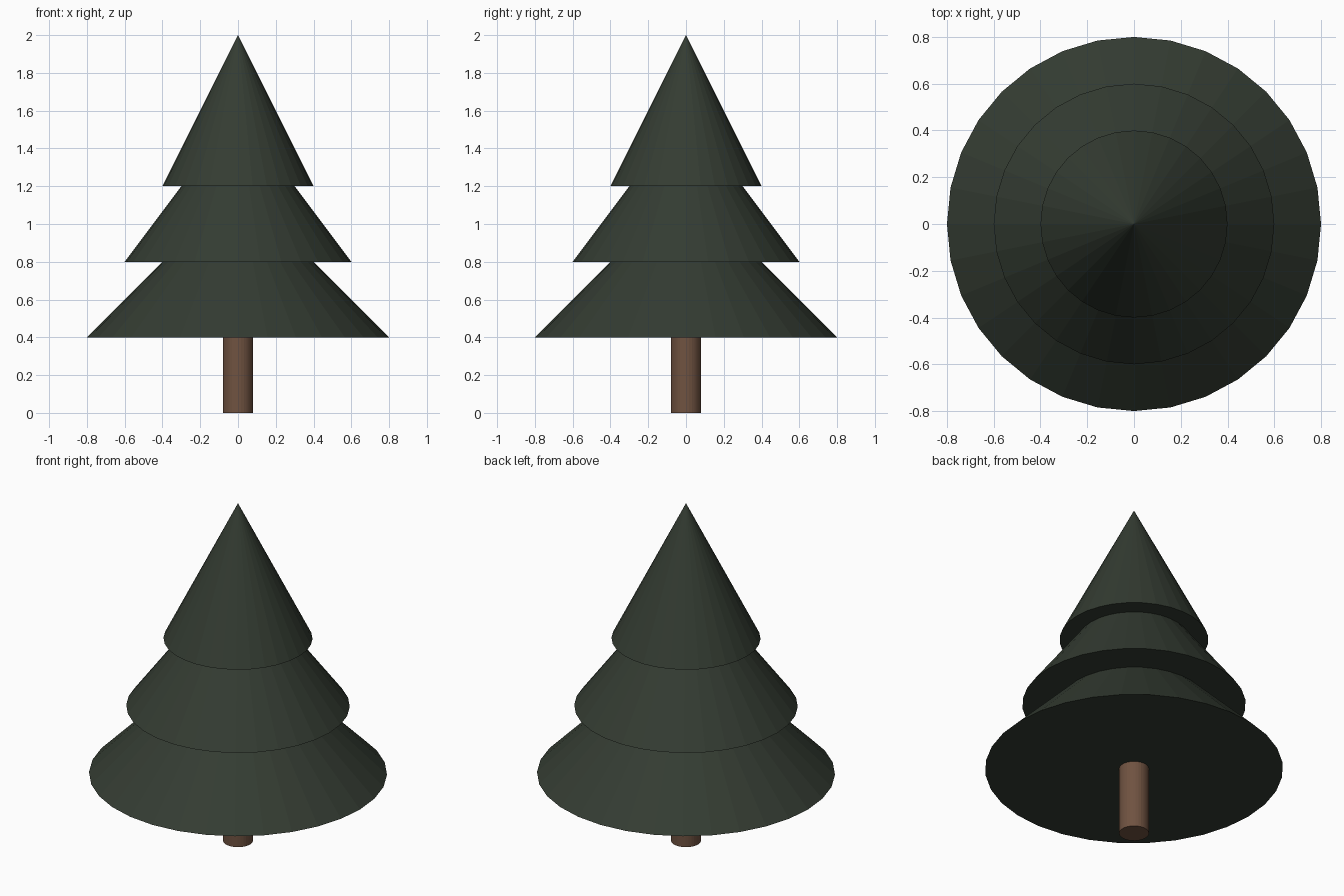
import bpy

cube = bpy.data.objects.get("Cube")
if cube:
    bpy.data.objects.remove(cube, do_unlink=True)


def make_material(name, colour):
    mat = bpy.data.materials.new(name)
    mat.use_nodes = True
    mat.diffuse_color = colour
    mat.node_tree.nodes["Principled BSDF"].inputs["Base Color"].default_value = colour
    return mat


def add_part(name, mat, bottom, top, base_radius, top_radius):
    bpy.ops.mesh.primitive_cone_add(
        vertices=32, radius1=base_radius, radius2=top_radius,
        depth=top - bottom, location=(0, 0, (bottom + top) / 2))
    part = bpy.context.object
    part.name = name
    part.data.materials.append(mat)
    return part


needle_green = make_material("dark needle green", (0.034, 0.045, 0.032, 1))
bark_brown = make_material("bark brown", (0.16, 0.085, 0.052, 1))

# Trunk
add_part("trunk", bark_brown, 0, 0.42, 0.08, 0.08)

# Three overlapping tiers of foliage, each a cone with the same height
tiers = [("lower_foliage", 0.4, 0.8), ("middle_foliage", 0.8, 0.6), ("upper_foliage", 1.2, 0.4)]
for name, base, radius in tiers:
    add_part(name, needle_green, base, base + 0.8, radius, 0)
